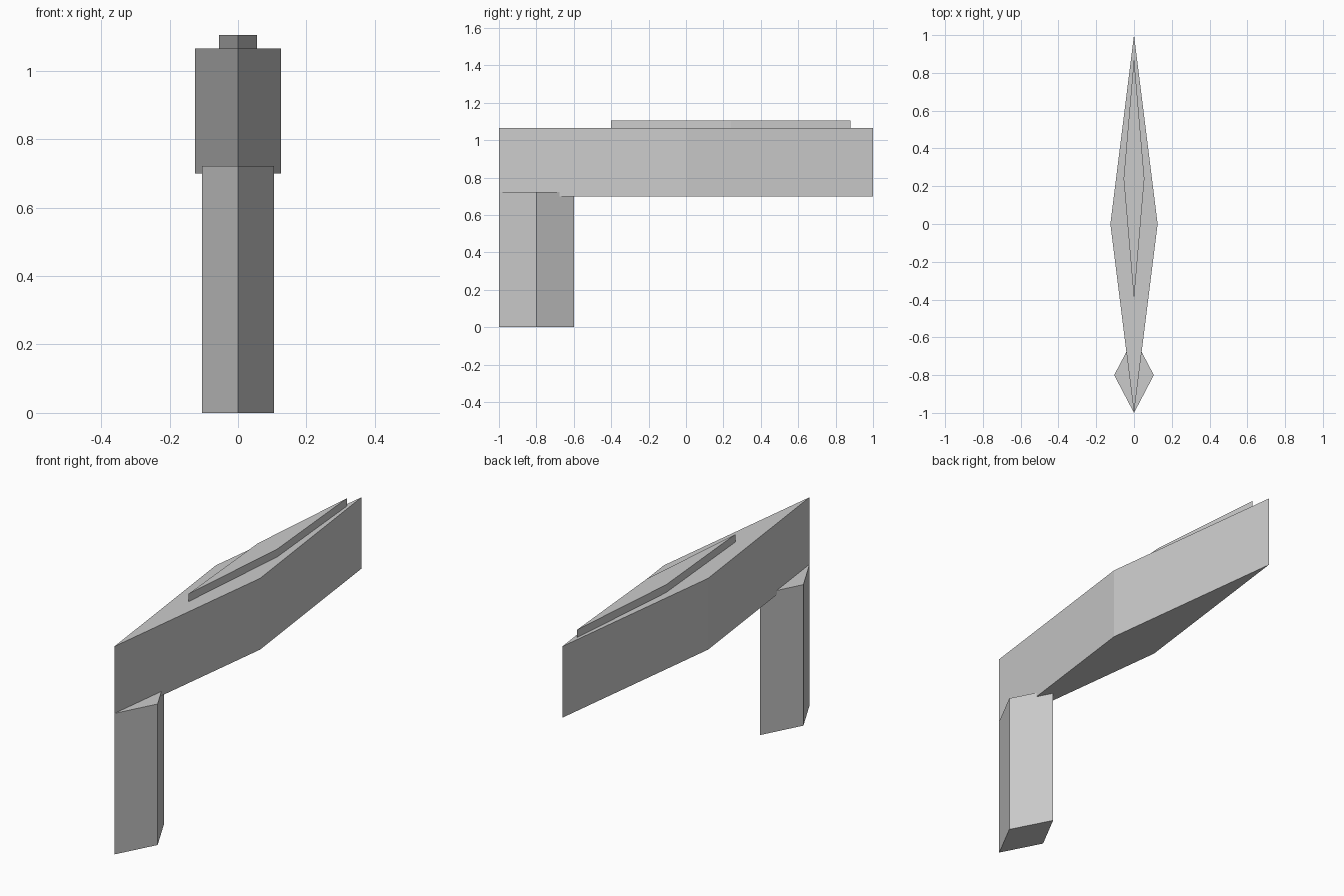
import bpy

if "Cube" in bpy.data.objects:
    bpy.data.objects.remove(bpy.data.objects["Cube"])

# Single flat grey
grey = bpy.data.materials.new("light_grey")
grey.diffuse_color = (0.6, 0.6, 0.6, 1)
grey.use_nodes = True
grey.node_tree.nodes["Principled BSDF"].inputs["Base Color"].default_value = grey.diffuse_color


def diamond_prism(name, half_w, y0, ymid, y1, z0, z1):
    """Upright prism with a diamond plan: tips at y0 and y1, widest at ymid."""
    plan = [(0, y0), (half_w, ymid), (0, y1), (-half_w, ymid)]
    verts = [(x, y, z) for z in (z0, z1) for x, y in plan]
    faces = [(3, 2, 1, 0), (4, 5, 6, 7)]
    faces += [(i, (i + 1) % 4, (i + 1) % 4 + 4, i + 4) for i in range(4)]
    mesh = bpy.data.meshes.new(name)
    mesh.from_pydata(verts, [], faces)
    mesh.materials.append(grey)
    obj = bpy.data.objects.new(name, mesh)
    bpy.context.collection.objects.link(obj)
    return obj


# Long main body
diamond_prism("body", 0.125, -1.0, 0.0, 1.0, 0.70, 1.065)
# Grip under the front end, slightly sunk into the body
diamond_prism("grip", 0.105, -1.0, -0.8, -0.6, 0.0, 0.722)
# Thin raised rail on top
diamond_prism("top_rail", 0.055, -0.40, 0.24, 0.88, 1.05, 1.105)
